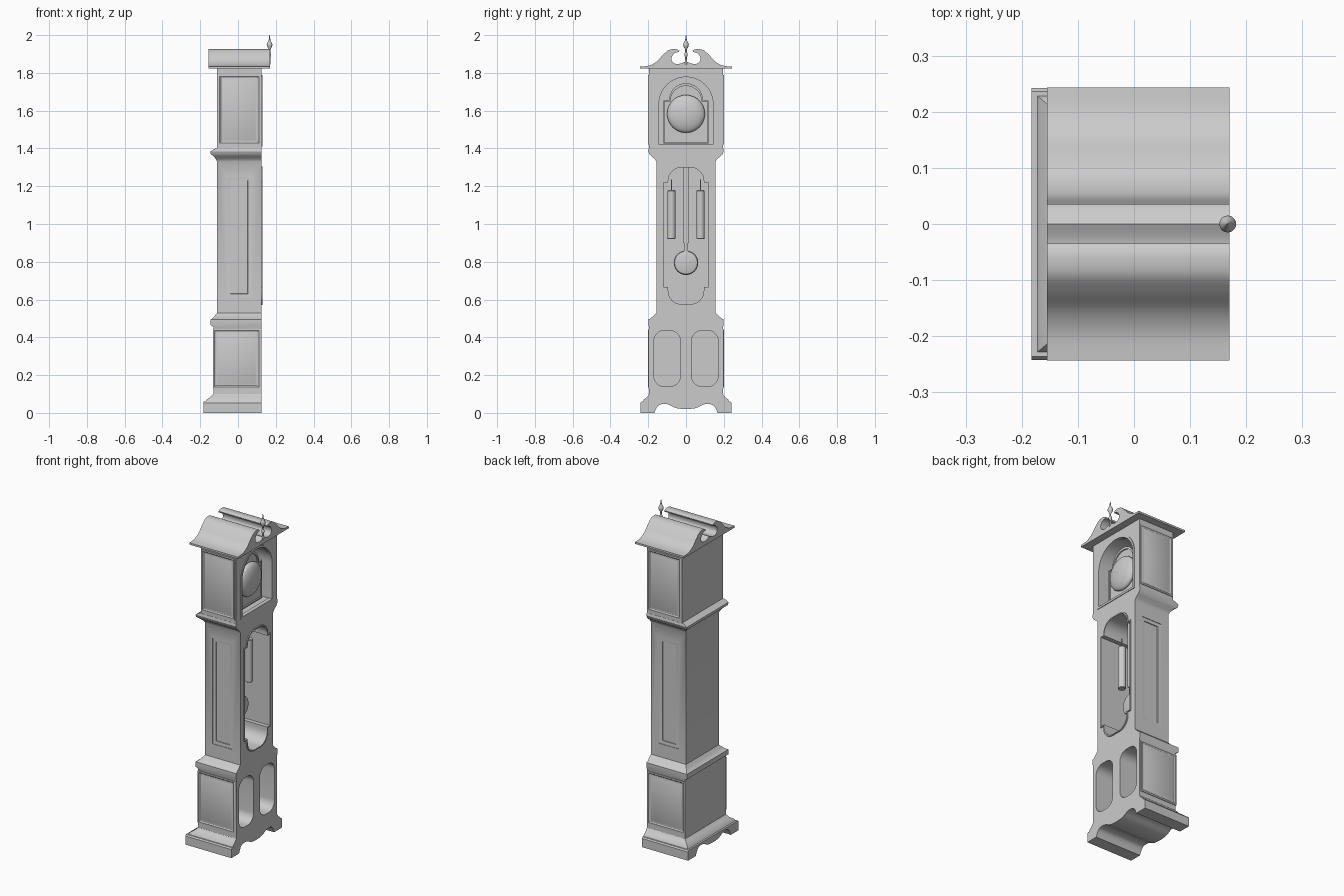
import bpy, bmesh, math
from math import sin, cos, pi
from mathutils import Vector

if "Cube" in bpy.data.objects:
    bpy.data.objects.remove(bpy.data.objects["Cube"])

grey = bpy.data.materials.new("plain grey")
grey.use_nodes = True
grey.diffuse_color = (0.6, 0.6, 0.6, 1)
grey.node_tree.nodes["Principled BSDF"].inputs["Base Color"].default_value = (0.6, 0.6, 0.6, 1)

FRONT = 0.125   # the dial side of the case faces +x
BACK = -0.1     # depth of the hollows


def loft(name, rings):
    """Closed solid through rings of equal point count."""
    bm = bmesh.new()
    loops = [[bm.verts.new(p) for p in ring] for ring in rings]
    n = len(loops[0])
    for a, b in zip(loops, loops[1:]):
        for i in range(n):
            j = (i + 1) % n
            bm.faces.new((a[i], a[j], b[j], b[i]))
    bm.faces.new(loops[0])
    bm.faces.new(loops[-1])
    bmesh.ops.recalc_face_normals(bm, faces=bm.faces)
    mesh = bpy.data.meshes.new(name)
    bm.to_mesh(mesh)
    bm.free()
    obj = bpy.data.objects.new(name, mesh)
    bpy.context.collection.objects.link(obj)
    mesh.materials.append(grey)
    return obj


def prism(name, outline, x0, x1):
    return loft(name, [[(x, y, z) for y, z in outline] for x in (x0, x1)])


def stack(name, layers):
    """Rectangular layers (z, half width, back x) sharing one flush front."""
    return loft(name, [[(b, -w, z), (FRONT, -w, z), (FRONT, w, z), (b, w, z)]
                       for z, w, b in layers])


def lathe(name, profile, centre, axis, n=32):
    """Profile of (radius, distance along axis)."""
    turn = Vector((0, 0, 1)).rotation_difference(Vector(axis))
    return loft(name, [[Vector(centre) + turn @ Vector((r * cos(2 * pi * i / n), r * sin(2 * pi * i / n), h))
                        for i in range(n)] for r, h in profile])


def panel(name, side, rect, steps):
    """Side panel from (inset, height) steps; side is (sign, wall y)."""
    s, wall = side
    x0, x1, z0, z1 = rect
    return loft(name, [[(x0 + d, s * (wall + h), z0 + d), (x1 - d, s * (wall + h), z0 + d),
                        (x1 - d, s * (wall + h), z1 - d), (x0 + d, s * (wall + h), z1 - d)]
                       for d, h in steps])


def cut(obj, cutter):
    mod = obj.modifiers.new("cut", "BOOLEAN")
    mod.object, mod.operation, mod.solver = cutter, "DIFFERENCE", "EXACT"
    bpy.context.view_layer.objects.active = obj
    bpy.ops.object.modifier_apply(modifier=mod.name)
    bpy.data.objects.remove(cutter)


def arc(cy, cz, r, a0, a1, n=12):
    return [(cy + r * cos(math.radians(a0 + (a1 - a0) * i / n)),
             cz + r * sin(math.radians(a0 + (a1 - a0) * i / n))) for i in range(n + 1)]


def mirrored(half):
    return half + [(-y, z) for y, z in reversed(half) if abs(y) > 1e-5]


def smooth_path(pts, n=5):
    """Catmull-Rom curve through the points."""
    p = [Vector(q) for q in [pts[0]] + pts + [pts[-1]]]
    out = []
    for a, b, c, d in zip(p, p[1:], p[2:], p[3:]):
        for i in range(n):
            t = i / n
            q = 0.5 * (2 * b + (c - a) * t + (2 * a - 5 * b + 4 * c - d) * t ** 2
                       + (3 * b - a - 3 * c + d) * t ** 3)
            out.append((q.x, q.y))
    return out + [pts[-1]]


def rounded(cy, cz, hw, hh, r):
    corners = [(1, 1, 0), (-1, 1, 90), (-1, -1, 180), (1, -1, 270)]
    return [p for sy, sz, a in corners
            for p in arc(cy + sy * (hw - r), cz + sz * (hh - r), r, a, a + 90, 8)]


def door_outline(d):
    r, w, top, low = 0.07, 0.1 - d, 1.305 - d, 0.57 + d
    return mirrored(arc(w - r, top - r, r, 90, 0) + [(w, 1.225 - d), (0.125 - d, 1.225 - d),
                    (0.125 - d, 0.66 + d), (w, 0.66 + d)] + arc(w - r, low + r, r, 0, -90))


def hood_outline(d):
    return mirrored(arc(0, 1.635, 0.155 - d, 90, 0, 20) + [(0.155 - d, 1.41 + d)])


def dial_outline(d):
    return mirrored(arc(0, 1.655 - d, 0.09 - d, 90, 0, 16)
                    + [(0.12 - d, 1.655 - d), (0.12 - d, 1.425 + d)])


def rim(name, outline, width, x0, x1):
    obj = prism(name, outline(0), x0, x1)
    cut(obj, prism("cutter", outline(width), x0 - 0.1, x1 + 0.1))


# Plinth with bracket feet
wave = smooth_path([(0, 0.02), (0.05, 0.025), (0.1, 0.046), (0.145, 0.04), (0.168, 0)])
prism("plinth", mirrored(wave + [(0.242, 0), (0.242, 0.052), (0.236, 0.06)]), -0.183, FRONT)

# Base box with mouldings and two front openings
base = stack("base_case", [(0.06, 0.228, -0.172), (0.07, 0.224, -0.167), (0.085, 0.205, -0.145),
                           (0.1, 0.195, -0.13), (0.455, 0.195, -0.13), (0.465, 0.199, -0.145),
                           (0.495, 0.199, -0.145), (0.5, 0.188, -0.135), (0.515, 0.172, -0.122),
                           (0.53, 0.157, -0.11)])
for s in (-1, 1):
    cut(base, prism("cutter", rounded(s * 0.1, 0.288, 0.07, 0.148, 0.055), BACK, 0.2))

# Trunk with cornice, door opening and recessed side panels
trunk = stack("trunk_case", [(0.53, 0.157, -0.11), (1.33, 0.157, -0.11), (1.345, 0.165, -0.118),
                             (1.36, 0.185, -0.13), (1.37, 0.194, -0.145), (1.385, 0.2, -0.145),
                             (1.4, 0.197, -0.12)])
cut(trunk, prism("cutter", door_outline(0.006), BACK, 0.2))
for s in (-1, 1):
    cut(trunk, panel("cutter", (s, 0.157), (-0.06, 0.072, 0.61, 1.25),
                     [(0, 0.01), (0, -0.003), (0.02, -0.005), (0.021, -0.009)]))
rim("door_trim", door_outline, 0.006, 0.11, 0.131)

# Hood with arched opening
hood = stack("hood_case", [(1.4, 0.196, -0.11), (1.822, 0.196, -0.11)])
cut(hood, prism("cutter", hood_outline(0.008), BACK, 0.2))
rim("hood_trim", hood_outline, 0.012, 0.105, 0.129)

# Raised side panels on base and hood
raised = [(0, -0.003), (0, 0.004), (0.008, 0.005), (0.014, 0.001), (0.02, 0.001), (0.026, 0.004)]
for s, side in ((-1, "right"), (1, "left")):
    panel("base_panel_" + side, (s, 0.195), (-0.132, 0.118, 0.13, 0.445), raised)
    panel("hood_panel_" + side, (s, 0.196), (-0.105, 0.118, 1.42, 1.79), raised)

# Dial plate and domed dial
prism("dial_plate", dial_outline(0), 0.05, 0.07)
rim("dial_rim", dial_outline, 0.007, 0.06, 0.078)
dome = [(0.1 * cos(a), 0.035 * sin(a)) for a in [pi * (i / 24 - 0.5) * 0.99 for i in range(25)]]
lathe("dial", dome, (0.08, 0, 1.583), (1, 0, 0), 48)

# Pendulum and weights
prism("pendulum_rod", mirrored([(0.017, 1.303), (0.017, 0.9)]), 0.01, 0.03)
prism("pendulum_neck", mirrored([(0.011, 0.9), (0.011, 0.85)]), 0.013, 0.027)
lathe("pendulum_bob", [(0.045, -0.013), (0.06, -0.008), (0.065, 0), (0.06, 0.008), (0.045, 0.013)],
      (0.02, 0, 0.795), (1, 0, 0), 40)
for s, side in ((-1, "right"), (1, "left")):
    lathe("weight_" + side, [(0.018, 0), (0.022, 0.004), (0.022, 0.256), (0.018, 0.26)],
          (0.02, s * 0.077, 0.92), (0, 0, 1), 24)
    lathe("weight_cord_" + side, [(0.003, 0), (0.003, 0.06)], (0.02, s * 0.077, 1.175), (0, 0, 1), 8)

# Swan-neck roof running front to back
outer = smooth_path([(0.243, 1.833), (0.195, 1.839), (0.155, 1.86), (0.12, 1.897),
                     (0.09, 1.921), (0.055, 1.926), (0.035, 1.918)])
scroll = smooth_path([(0.037, 1.91), (0.057, 1.906), (0.074, 1.888), (0.075, 1.864), (0.058, 1.849),
                      (0.03, 1.849), (0, 1.862)])
prism("swan_neck_roof", mirrored([(0.243, 1.822)] + outer + scroll), -0.155, 0.17)

# Finial
lathe("finial", [(0.006, 1.845), (0.006, 1.865), (0.004, 1.88), (0.009, 1.892), (0.009, 1.9),
                 (0.004, 1.91), (0.005, 1.925), (0.014, 1.942), (0.015, 1.95), (0.011, 1.96),
                 (0.005, 1.972), (0.001, 2.0)], (0.167, 0, 0), (0, 0, 1), 20)

# Soft shading on curves, crisp edges elsewhere
bpy.ops.object.select_all(action="DESELECT")
for obj in bpy.context.collection.objects:
    if obj.type == "MESH" and grey.name in obj.data.materials:
        obj.select_set(True)
        bpy.context.view_layer.objects.active = obj
bpy.ops.object.shade_smooth_by_angle(angle=math.radians(30))
